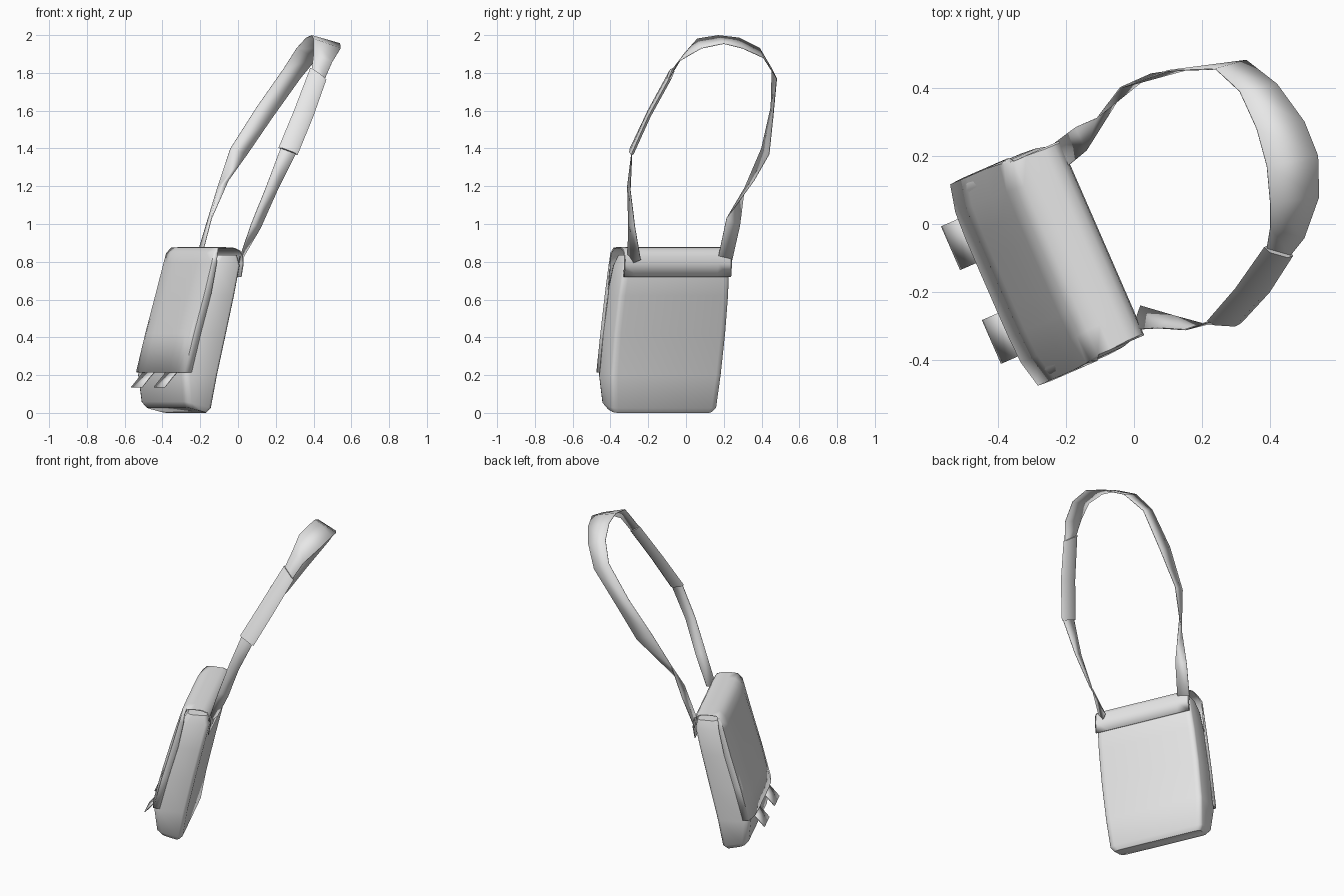
import bpy, bmesh, math
from mathutils import Vector

if "Cube" in bpy.data.objects:
    bpy.data.objects.remove(bpy.data.objects["Cube"])

mat = bpy.data.materials.new("grey cloth")
mat.use_nodes = True
GREY = (0.8, 0.8, 0.8, 1)
mat.diffuse_color = GREY
mat.node_tree.nodes["Principled BSDF"].inputs["Base Color"].default_value = GREY


def bag(u, t, z):
    """Bag space (u along its width, t towards its front) to world."""
    return Vector((0.40 * u - 0.917 * t, -0.917 * u - 0.40 * t, z))


def finish(bm, name, angle=50, thick=0.0):
    bmesh.ops.recalc_face_normals(bm, faces=bm.faces)
    me = bpy.data.meshes.new(name)
    bm.to_mesh(me)
    bm.free()
    ob = bpy.data.objects.new(name, me)
    bpy.context.collection.objects.link(ob)
    me.materials.append(mat)
    bpy.ops.object.select_all(action='DESELECT')
    ob.select_set(True)
    bpy.context.view_layer.objects.active = ob
    bpy.ops.object.shade_smooth_by_angle(angle=math.radians(angle))
    if thick:
        mod = ob.modifiers.new("thickness", 'SOLIDIFY')
        mod.thickness = thick
        mod.offset = 0
    return ob


def skin(rows, closed=False):
    """Quads between consecutive rows of points."""
    bm = bmesh.new()
    vs = [[bm.verts.new(p) for p in r] for r in rows]
    n = len(rows[0])
    for a, b in zip(vs, vs[1:]):
        for i in range(n if closed else n - 1):
            j = (i + 1) % n
            bm.faces.new((a[i], a[j], b[j], b[i]))
    if closed:
        bm.faces.new(vs[0])
        bm.faces.new(vs[-1])
    return bm


# Body: rounded rings of (height, back t, front t, half width)
LEVELS = [(0.0, 0.30, 0.415, 0.285), (0.025, 0.28, 0.435, 0.305),
          (0.20, 0.25, 0.45, 0.318), (0.42, 0.20, 0.405, 0.322),
          (0.62, 0.152, 0.345, 0.318), (0.78, 0.115, 0.285, 0.308),
          (0.835, 0.125, 0.25, 0.295)]


def ring(z, t0, t1, h):
    r = 0.035
    pts = []
    for cu, ct, start in ((h - r, t1 - r, 0), (-h + r, t1 - r, 90),
                          (-h + r, t0 + r * 0.6, 180), (h - r, t0 + r * 0.6, 270)):
        for k in range(4):
            a = math.radians(start + 30 * k)
            rt = r if start < 180 else r * 0.6
            u, t = cu + r * math.cos(a), ct + rt * math.sin(a)
            # the underside rises towards the front
            lift = 0.25 * (t - t0) * max(0, 1 - z / 0.2)
            pts.append(bag(u, t, z + lift))
    return pts


finish(skin([ring(*l) for l in LEVELS], closed=True), "bag_body")

# Flap: profile of (t, z) from the back over the top and down the front
FLAP = [(0.117, 0.72), (0.105, 0.79), (0.108, 0.83), (0.125, 0.86), (0.155, 0.872),
        (0.21, 0.875), (0.25, 0.872), (0.285, 0.845), (0.305, 0.79), (0.355, 0.63),
        (0.415, 0.42), (0.468, 0.215)]
rows = []
for t, z in FLAP:
    front = max(0, min(1, (t - 0.25) / 0.08))
    row = []
    for k in range(9):
        s = -1 + k / 4
        u = s * (0.308 + 0.012 * front)
        edge = 0.022 * front * s ** 6
        row.append(bag(u, t - edge, z))
    # folded side lips
    lip = 0.035 * front
    row.insert(0, bag(-0.322 if front else -0.308, t - 0.022 * front - lip - 0.002, z))
    row.append(bag(0.322 if front else 0.308, t - 0.022 * front - lip - 0.002, z))
    rows.append(row)
finish(skin(rows), "front_flap", 60, 0.006)

# Two closure tabs flaring out under the flap
for name, c in (("right_tab", -0.15), ("left_tab", 0.15)):
    finish(skin([[bag(c - 0.07, 0.45, 0.215), bag(c + 0.07, 0.45, 0.215)],
                 [bag(c - 0.07, 0.52, 0.135), bag(c + 0.07, 0.52, 0.135)]]),
           name, 30, 0.005)

# Strap: pairs of edge points from the rear end of the bag round to the near end
STRAP = [((-.23, .24, .79), (-.195, .17, .82)), ((-.17, .285, .99), (-.14, .215, 1.03)),
         ((-.11, .31, 1.19), (-.05, .36, 1.23)), ((-.04, .40, 1.40), (.05, .44, 1.37)),
         ((.10, .45, 1.62), (.18, .46, 1.56)), ((.24, .455, 1.82), (.33, .48, 1.77)),
         ((.31, .39, 1.93), (.42, .41, 1.88)), ((.36, .28, 1.985), (.50, .30, 1.93)),
         ((.39, .17, 1.998), (.54, .20, 1.955)), ((.40, .06, 1.98), (.543, .08, 1.93)),
         ((.40, -.01, 1.90), (.50, -.04, 1.86)), ((.39, -.07, 1.82), (.46, -.09, 1.77)),
         ((.305, -.19, 1.60), (.39, -.20, 1.57)), ((.225, -.285, 1.40), (.305, -.29, 1.37)),
         ((.15, -.31, 1.20), (.21, -.295, 1.18)), ((.07, -.305, 1.00), (.12, -.27, .98)),
         ((-.005, -.31, .78), (.02, -.24, .81))]
STRAP = [(Vector(a), Vector(b)) for a, b in STRAP]
finish(skin(STRAP), "shoulder_strap", 60, 0.004)

# Shoulder pad: a padded sleeve around the strap
rows = []
for a, b in STRAP[11:14]:
    mid, half = (a + b) / 2, (b - a) / 2
    half = half.normalized() * 0.054
    along = (STRAP[13][0] - STRAP[11][0]).normalized()
    out = half.cross(along).normalized() * 0.013
    rows.append([mid + half, mid + half * 0.6 + out, mid - half * 0.6 + out,
                 mid - half, mid - half * 0.6 - out, mid + half * 0.6 - out])
finish(skin(rows, closed=True), "shoulder_pad", 60)
